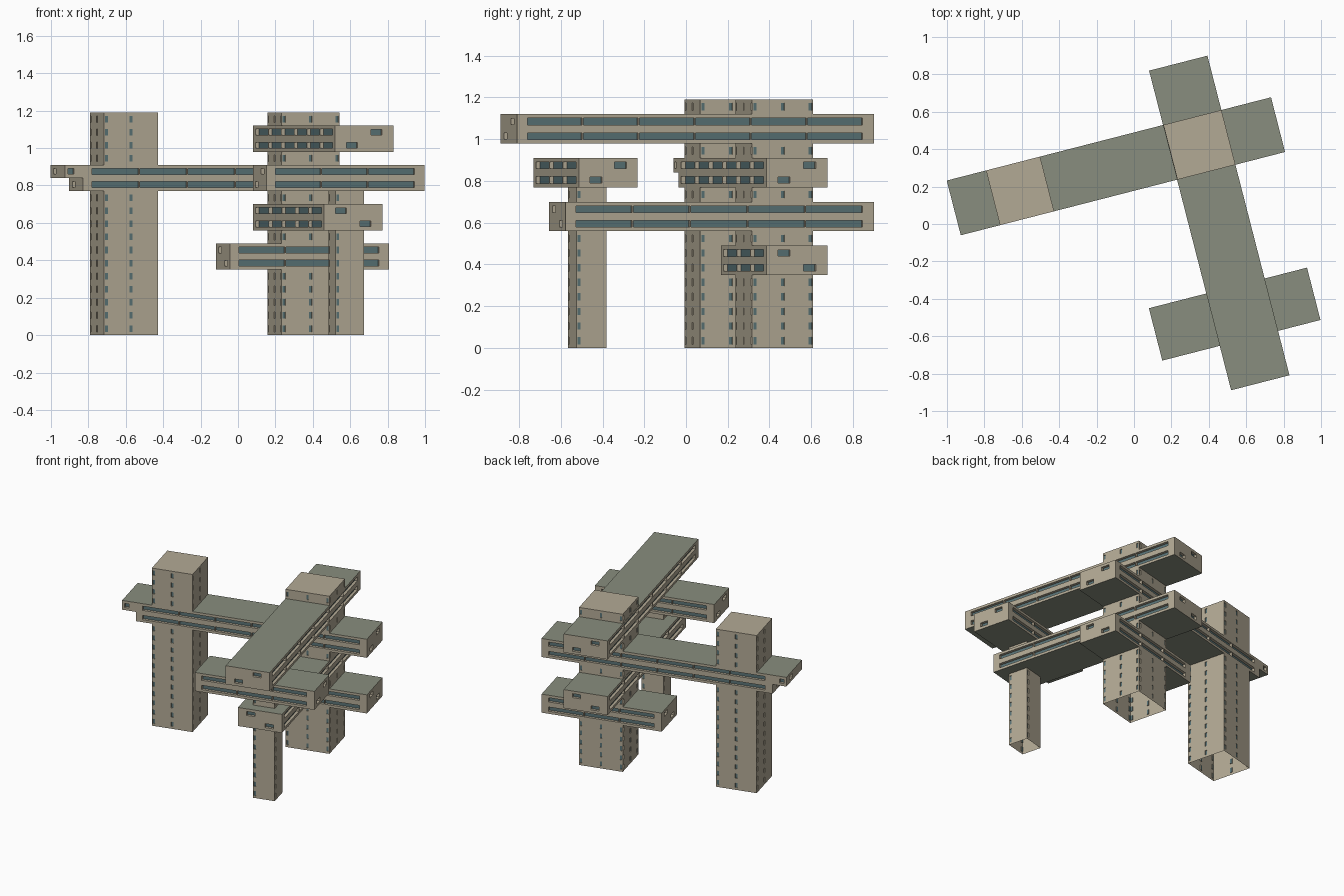
import bpy, bmesh, math
from mathutils import Vector

cube = bpy.data.objects.get("Cube")
if cube:
    bpy.data.objects.remove(cube, do_unlink=True)

ANGLE = math.radians(14.4)      # the whole complex is turned about z
STEP = 0.07                     # storey height
UP = Vector((0, 0, 1))


def material(name, rgb):
    m = bpy.data.materials.new(name)
    m.use_nodes = True
    m.diffuse_color = (*rgb, 1)
    m.node_tree.nodes["Principled BSDF"].inputs["Base Color"].default_value = (*rgb, 1)
    return m


MATERIALS = [material("warm concrete", (0.45, 0.40, 0.30)),
             material("grey green roof", (0.25, 0.27, 0.21)),
             material("teal glass", (0.10, 0.17, 0.18))]
WALL, ROOF, GLASS = range(3)


def quad(bm, points, mat):
    bm.faces.new([bm.verts.new(p) for p in points]).material_index = mat


def wall(bm, start, end, z0, z1, holes=(), depth=0.02, void=None):
    """Upright wall with recessed windows; holes are (s0, s1, z0, z1)."""
    start, end = Vector((*start, 0)), Vector((*end, 0))
    length = (end - start).length
    along = (end - start) / length
    inward = -along.cross(UP) * depth
    p = lambda s, z: start + along * s + UP * z
    openings = list(holes) + ([void] if void else [])
    ss = sorted({0, length, *[h[i] for h in openings for i in (0, 1)]})
    zs = sorted({z0, z1, *[h[i] for h in openings for i in (2, 3)]})
    for a, b in zip(ss, ss[1:]):
        for c, d in zip(zs, zs[1:]):
            s, z = (a + b) / 2, (c + d) / 2
            if not any(h[0] < s < h[1] and h[2] < z < h[3] for h in openings):
                quad(bm, [p(a, c), p(b, c), p(b, d), p(a, d)], WALL)
    for a, b, c, d in holes:
        rim = [p(a, c), p(b, c), p(b, d), p(a, d)]
        quad(bm, [q + inward for q in rim], GLASS)
        for q, r in zip(rim, rim[1:] + rim[:1]):
            quad(bm, [q, r, r + inward, q + inward], WALL)


def slab(bm, u0, u1, v0, v1, z, mat, down=False):
    pts = [(u0, v0, z), (u1, v0, z), (u1, v1, z), (u0, v1, z)]
    quad(bm, pts[::-1] if down else pts, mat)


def finish(bm, name):
    bmesh.ops.remove_doubles(bm, verts=bm.verts, dist=0.0001)
    mesh = bpy.data.meshes.new(name)
    bm.to_mesh(mesh)
    bm.free()
    for m in MATERIALS:
        mesh.materials.append(m)
    obj = bpy.data.objects.new(name, mesh)
    obj.rotation_euler.z = ANGLE
    bpy.context.collection.objects.link(obj)


def strips(s0, s1, z):
    """Two long ribbon windows, divided by thin mullions."""
    n = max(1, round((s1 - s0) / 0.28))
    w = (s1 - s0) / n
    return [(s0 + i * w, s0 + (i + 1) * w - 0.006, c - 0.016, c + 0.016)
            for i in range(n) for c in (z + STEP / 2, z + STEP * 3 / 2)]


def end_windows(length, z, upper, lower):
    return [(f * length - 0.03, f * length + 0.03, c - 0.015, c + 0.015)
            for f, c in ((upper, z + STEP * 3 / 2), (lower, z + STEP / 2))]


def beam(name, u0, u1, v0, v1, level, flip=False, notch=0):
    """Two-storey bridge; notch shortens the lower storey at the left end."""
    bm = bmesh.new()
    z0, zm, z1 = [(level + k) * STEP for k in range(3)]
    lo, hi = (0.29, 0.71) if flip else (0.71, 0.29)
    corners = [(u0, v0), (u1, v0), (u1, v1), (u0, v1)]
    for i in range(4):
        a, b = corners[i], corners[(i + 1) % 4]
        length = math.dist(a, b)
        along_u = i % 2 == 0
        if along_u == (u1 - u0 > v1 - v0):
            cut_a = notch if i == 0 else 0
            cut_b = notch if i == 2 else 0
            holes = strips(0.05 + cut_a, length - 0.05 - cut_b, z0)
            void = None
            if notch:
                s = 0 if cut_a else length - notch
                void = (s, s + notch, z0, zm)
                c = s + (0.035 if cut_a else notch - 0.035)
                zc = zm + STEP / 2
                holes.append((c - 0.016, c + 0.016, zc - 0.015, zc + 0.015))
            wall(bm, a, b, z0, z1, holes, void=void)
        else:
            holes = end_windows(length, z0, lo, hi)
            if i == 3 and notch:
                holes = end_windows(length, z0, hi, 0.35)
                wall(bm, a, b, zm, z1, holes[:1])
                wall(bm, (u0 + notch, v1), (u0 + notch, v0), z0, zm, holes[1:])
            else:
                wall(bm, a, b, z0, z1, holes)
    slab(bm, u0, u1, v0, v1, z1, ROOF)
    slab(bm, u0 + notch, u1, v0, v1, z0, ROOF, True)
    if notch:
        slab(bm, u0, u0 + notch, v0, v1, zm, ROOF, True)
    finish(bm, name)


def tower(name, u0, u1, v0, v1, spans, columns, cap=True):
    """Open-bottomed shaft, interrupted where bridges pass through."""
    bm = bmesh.new()
    corners = [(u0, v0), (u1, v0), (u1, v1), (u0, v1)]
    for first, last in spans:
        for i in range(4):
            a, b = corners[i], corners[(i + 1) % 4]
            length = math.dist(a, b)
            centres = {"left": 0.014, "middle": length / 2, "right": length - 0.014}
            holes = [(centres[c] - 0.008, centres[c] + 0.008,
                      (k + 0.25) * STEP, (k + 0.75) * STEP)
                     for c in columns for k in range(first, last)]
            wall(bm, a, b, first * STEP, last * STEP, holes, depth=0.005)
    if cap:
        slab(bm, u0, u1, v0, v1, spans[-1][1] * STEP, WALL)
    finish(bm, name)


# Bridges, from the lowest to the highest level
beam("lowest_cross_bridge", 0.0, 0.878, 0.172, 0.474, 5, flip=True)
beam("lower_long_bridge", 0.282, 0.604, -0.75, 0.774, 8, flip=True)
beam("main_cross_bridge", -0.912, 0.878, 0.172, 0.474, 11, notch=0.1)
beam("front_cross_bridge", -0.035, 0.838, -0.745, -0.456, 11)
beam("top_long_bridge", 0.282, 0.604, -0.99, 0.774, 14)

# Towers
tower("left_tower", -0.695, -0.397, 0.172, 0.474,
      [(0, 11), (13, 17)], ["left", "middle"])
tower("main_tower", 0.284, 0.604, 0.172, 0.474,
      [(0, 5), (7, 8), (10, 11), (13, 14), (16, 17)], ["left", "middle", "right"])
tower("front_tower", 0.363, 0.523, -0.677, -0.527,
      [(0, 8), (10, 11)], ["left"], cap=False)
